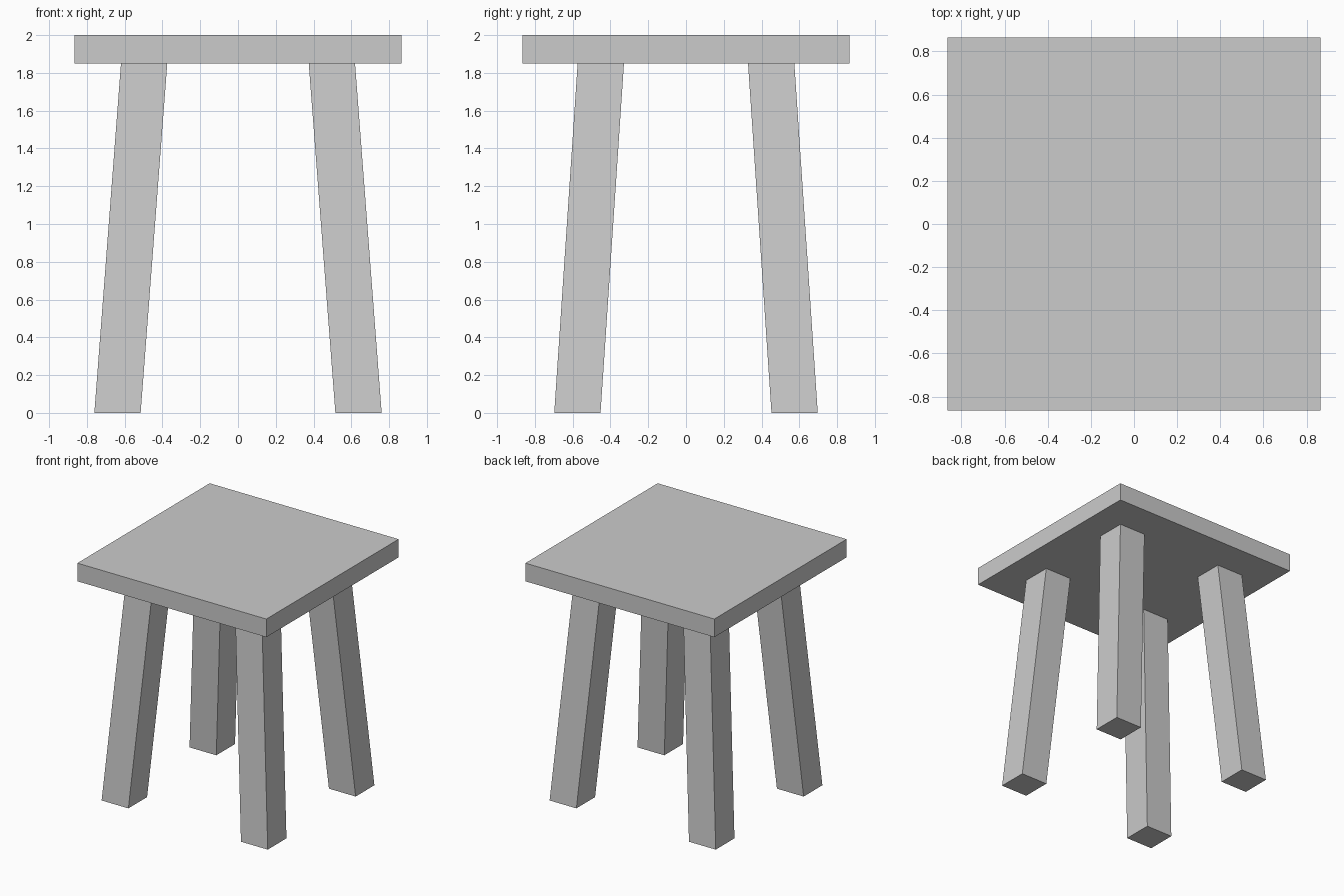
import bpy
import bmesh
from mathutils import Vector

cube = bpy.data.objects.get("Cube")
if cube:
    bpy.data.objects.remove(cube, do_unlink=True)

GREY = (0.6, 0.6, 0.6, 1.0)
SEAT_BOTTOM, SEAT_TOP = 1.85, 2.0
SEAT_WIDTH = 1.73
LEG_WIDTH = 0.245

grey = bpy.data.materials.new("plain grey")
grey.use_nodes = True
grey.diffuse_color = GREY
grey.node_tree.nodes["Principled BSDF"].inputs["Base Color"].default_value = GREY


def slanted_box(name, width, bottom, top):
    """Square box whose end faces are level and centred on bottom and top."""
    bm = bmesh.new()
    bmesh.ops.create_cube(bm, size=1)
    for v in bm.verts:
        centre = Vector(top if v.co.z > 0 else bottom)
        v.co = centre + Vector((v.co.x * width, v.co.y * width, 0))
    mesh = bpy.data.meshes.new(name)
    bm.to_mesh(mesh)
    bm.free()
    mesh.materials.append(grey)
    obj = bpy.data.objects.new(name, mesh)
    bpy.context.collection.objects.link(obj)


# Seat slab
slanted_box("seat", SEAT_WIDTH, (0, 0, SEAT_BOTTOM), (0, 0, SEAT_TOP))

# Four splayed legs
for side, sx in (("left", 1), ("right", -1)):
    for end, sy in (("front", -1), ("back", 1)):
        slanted_box(f"{end}_{side}_leg", LEG_WIDTH,
                    (sx * 0.638, sy * 0.575, 0),
                    (sx * 0.497, sy * 0.451, SEAT_BOTTOM))
